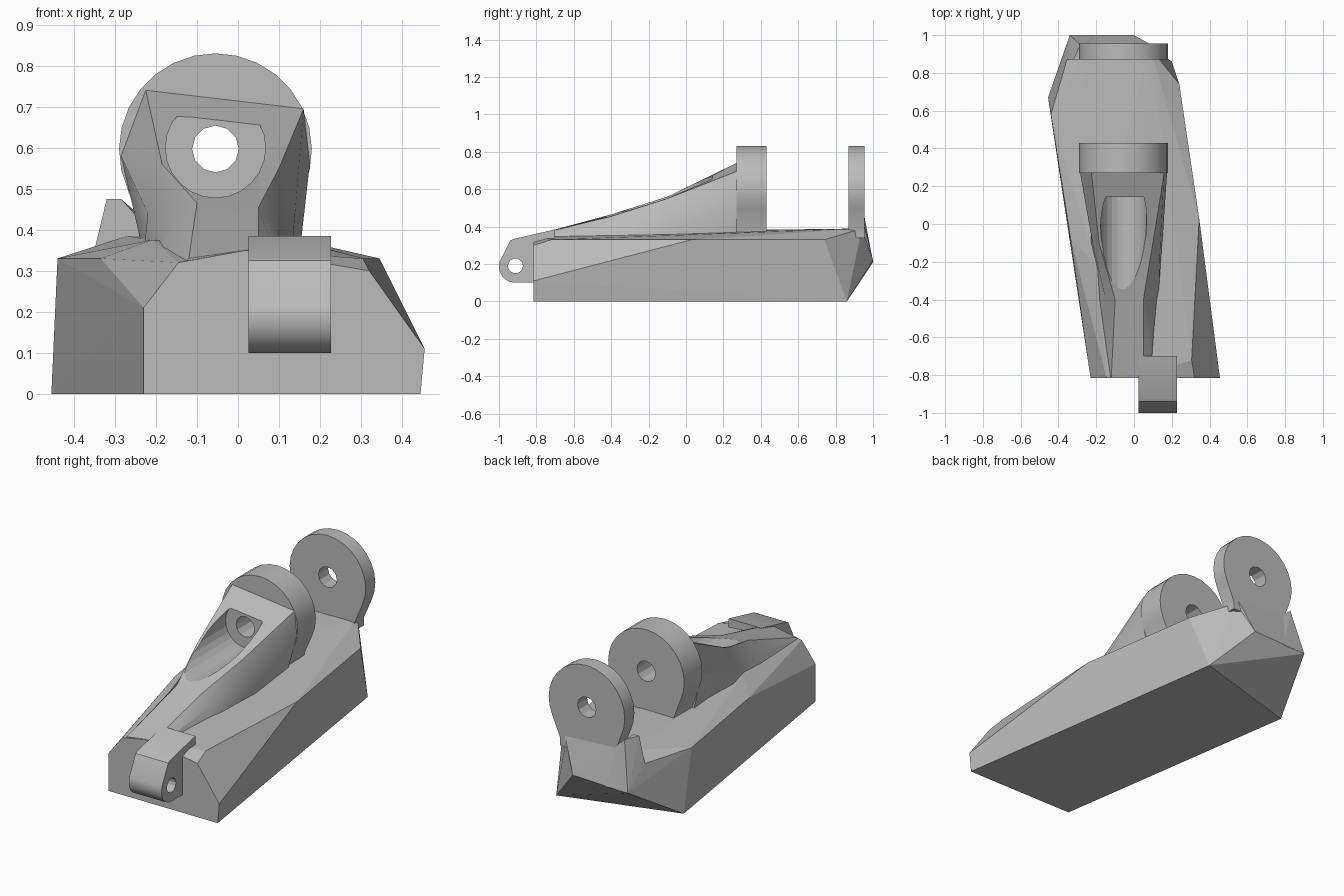
import bpy, bmesh, math
from mathutils import Vector

cube = bpy.data.objects.get("Cube")
if cube:
    bpy.data.objects.remove(cube, do_unlink=True)

grey = bpy.data.materials.new("plain grey")
grey.use_nodes = True
grey.diffuse_color = (0.5, 0.5, 0.5, 1)
grey.node_tree.nodes["Principled BSDF"].inputs["Base Color"].default_value = (0.5, 0.5, 0.5, 1)

PIN_X, PIN_Z, RIM = -0.055, 0.595, 0.235


def finish(name, bm):
    bmesh.ops.recalc_face_normals(bm, faces=bm.faces)
    mesh = bpy.data.meshes.new(name)
    bm.to_mesh(mesh)
    bm.free()
    mesh.materials.append(grey)
    ob = bpy.data.objects.new(name, mesh)
    bpy.context.collection.objects.link(ob)
    return ob


def hull(name, points):
    bm = bmesh.new()
    for p in points:
        bm.verts.new(p)
    res = bmesh.ops.convex_hull(bm, input=bm.verts)
    loose = {v for v in res["geom_interior"] if isinstance(v, bmesh.types.BMVert)}
    bmesh.ops.delete(bm, geom=list(loose), context="VERTS")
    return finish(name, bm)


def loft(name, rings):
    bm = bmesh.new()
    loops = [[bm.verts.new(p) for p in ring] for ring in rings]
    n = len(loops[0])
    for a, b in zip(loops, loops[1:]):
        for i in range(n):
            j = (i + 1) % n
            bm.faces.new((a[i], a[j], b[j], b[i]))
    bm.faces.new(loops[0])
    bm.faces.new(loops[-1])
    return finish(name, bm)


def circle(x, z, r, n):
    return [(x + r * math.cos(math.tau * i / n), z + r * math.sin(math.tau * i / n)) for i in range(n)]


def prism_y(name, profile, y0, y1):
    return loft(name, [[(x, y, z) for x, z in profile] for y in (y0, y1)])


def cut(target, cutter):
    cutter.hide_render = True
    cutter.hide_viewport = True
    mod = target.modifiers.new("cut", "BOOLEAN")
    mod.operation, mod.solver, mod.object = "DIFFERENCE", "EXACT", cutter


# Skewed base block with chamfered shoulders and a raised deck
hull("base_block", [
    (-0.23, -0.815, 0), (0.445, -0.815, 0), (0.2, 0.86, 0), (-0.455, 0.67, 0),
    (-0.23, -0.815, 0.21), (-0.145, -0.815, 0.32), (0.02, -0.815, 0.35),
    (0.32, -0.815, 0.30), (0.455, -0.815, 0.11), (0.305, -0.72, 0.33),
    (0.345, 0.03, 0.33), (0.24, 0.74, 0.33), (0.105, 0.87, 0.385), (0.08, 0.94, 0.39),
    (0, 1, 0.22), (-0.34, 1, 0.21), (-0.355, 0.87, 0.33), (-0.44, 0.58, 0.33),
    (-0.335, -0.08, 0.33), (-0.21, -0.2, 0.375), (-0.27, 0.87, 0.385)])

# Two pin bosses, each a round eye on a tapering neck
start, sweep, steps = math.radians(-25), math.radians(230), 18
eye = [(PIN_X + RIM * math.cos(start + sweep * i / steps),
        PIN_Z + RIM * math.sin(start + sweep * i / steps)) for i in range(steps + 1)]
neck = [(-0.225, 0.38), (-0.225, 0.34), (0.11, 0.34), (0.11, 0.385)]
front_boss = prism_y("front_boss", eye + neck, 0.27, 0.43)
rear_boss = prism_y("rear_boss", eye + neck, 0.87, 0.955)

# Gusset beside and behind the rear boss
hull("rear_gusset", [
    (-0.355, 0.87, 0.33), (-0.32, 0.87, 0.475), (-0.285, 0.87, 0.475),
    (-0.285, 0.95, 0.475), (-0.34, 1, 0.21), (-0.2, 0.87, 0.38),
    (-0.2, 0.955, 0.4), (-0.2, 1, 0.21)])
hull("rear_fillet", [
    (-0.2, 0.9, 0.4), (0.1, 0.9, 0.4), (0.08, 0.955, 0.4), (-0.26, 0.955, 0.42),
    (0, 1, 0.22), (-0.34, 1, 0.21)])

# Sloping ramp that grows from the deck into the front boss
sections = [
    (0.27, [(-0.23, 0.34), (-0.285, 0.58), (-0.225, 0.74), (0.16, 0.695), (0.175, 0.56), (0.115, 0.34)]),
    (-0.1, [(-0.23, 0.34), (-0.22, 0.44), (-0.185, 0.56), (0.10, 0.55), (0.14, 0.45), (0.15, 0.34)]),
    (-0.4, [(-0.2, 0.33), (-0.15, 0.41), (-0.1, 0.465), (0.05, 0.455), (0.1, 0.4), (0.13, 0.33)]),
    (-0.81, [(-0.145, 0.28), (-0.14, 0.3), (-0.12, 0.33), (0.05, 0.355), (0.09, 0.34), (0.11, 0.28)])]
ramp = loft("ramp", [[(x, y, z) for x, z in ring] for y, ring in sections])

# Round pocket in the ramp and the pin bore through both bosses
pocket = prism_y("pocket_cutter", circle(PIN_X, 0.6, 0.122, 24), -0.7, 0.143)
bore = prism_y("bore_cutter", circle(PIN_X, 0.597, 0.057, 12), -0.8, 1.2)
cut(ramp, pocket)
for part in (ramp, front_boss, rear_boss):
    cut(part, bore)

# Rounded front lug with a cross hole
side = [(-0.7, 0.1), (-0.915, 0.1)]
side += [(-0.915 - 0.085 * math.sin(a), 0.187 - 0.087 * math.cos(a))
         for a in (math.radians(d) for d in range(18, 109, 18))]
side += [(-0.94, 0.325), (-0.925, 0.333), (-0.7, 0.385)]
lug = loft("front_lug", [[(x, y, z) for y, z in side] for x in (0.025, 0.227)])
lug_hole = loft("lug_hole_cutter", [[(x, y, z) for y, z in circle(-0.912, 0.19, 0.04, 14)]
                                    for x in (-0.2, 0.5)])
cut(lug, lug_hole)

# Smooth the round parts while keeping their sharp rims
for ob in bpy.context.selected_objects:
    ob.select_set(False)
for ob in (front_boss, rear_boss, lug, ramp):
    ob.select_set(True)
    bpy.context.view_layer.objects.active = ob
bpy.ops.object.shade_smooth_by_angle(angle=math.radians(28))
